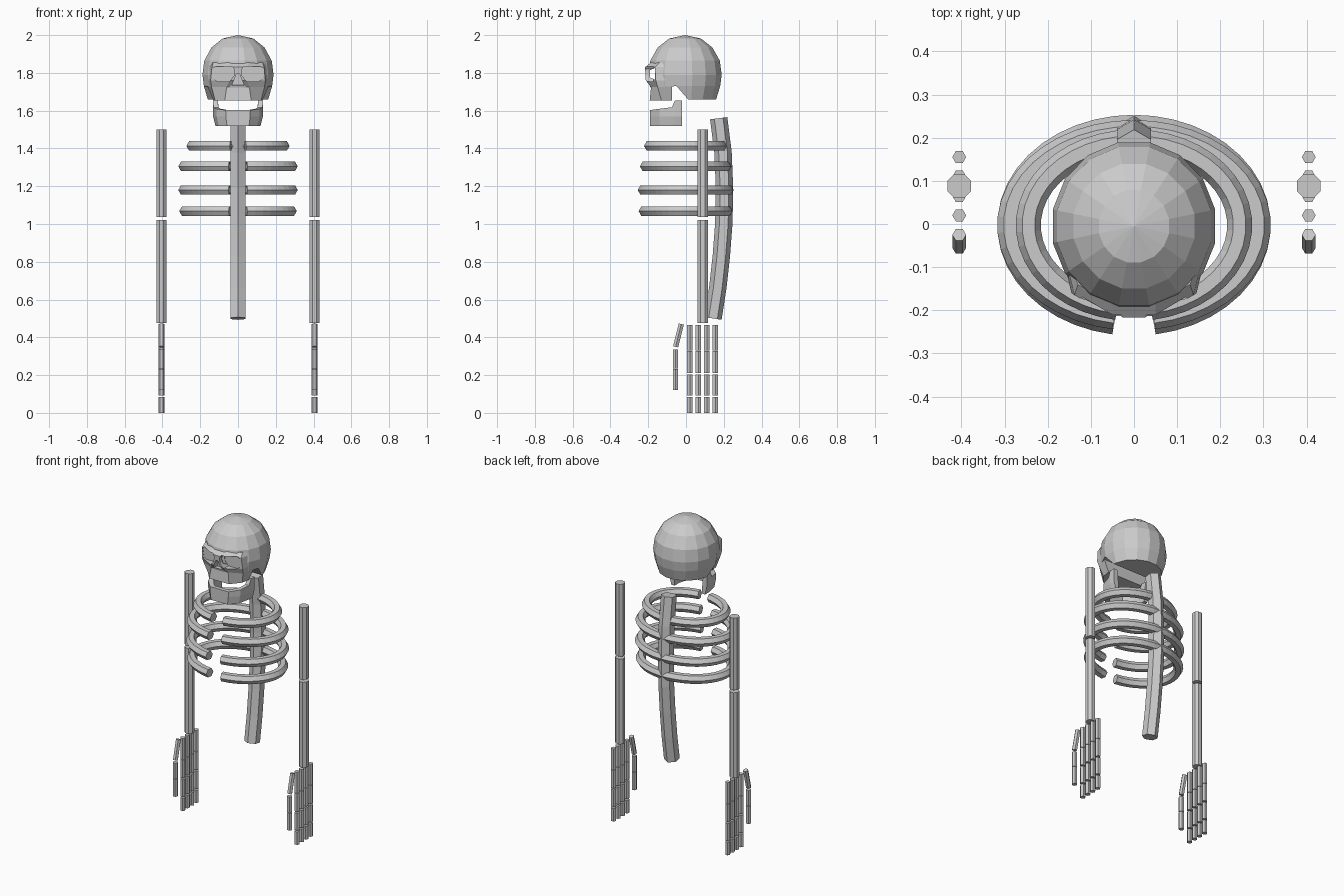
import bpy, bmesh
from math import sin, cos, pi, radians
from mathutils import Vector

if "Cube" in bpy.data.objects:
    bpy.data.objects.remove(bpy.data.objects["Cube"], do_unlink=True)

bone = bpy.data.materials.new("bone_grey")
bone.use_nodes = True
bone.diffuse_color = (0.6, 0.6, 0.6, 1)
bone.node_tree.nodes["Principled BSDF"].inputs["Base Color"].default_value = (0.6, 0.6, 0.6, 1)


def loft(name, rings):
    """Skin a list of equal-length closed rings and cap both ends."""
    bm = bmesh.new()
    rows = [[bm.verts.new(p) for p in ring] for ring in rings]
    n = len(rows[0])
    for a, b in zip(rows, rows[1:]):
        for i in range(n):
            j = (i + 1) % n
            bm.faces.new((a[i], a[j], b[j], b[i]))
    bm.faces.new(rows[0])
    bm.faces.new(rows[-1])
    bmesh.ops.remove_doubles(bm, verts=bm.verts, dist=0.0001)
    bmesh.ops.recalc_face_normals(bm, faces=bm.faces)
    mesh = bpy.data.meshes.new(name)
    bm.to_mesh(mesh)
    bm.free()
    obj = bpy.data.objects.new(name, mesh)
    bpy.context.collection.objects.link(obj)
    mesh.materials.append(bone)
    return obj


def tube(name, points, sides, radius, ref, phase=0):
    """Sweep a polygon along a path lying square to the axis ref."""
    pts = [Vector(p) for p in points]
    ref = Vector(ref)
    rings = []
    for i, p in enumerate(pts):
        tangent = (pts[min(i + 1, len(pts) - 1)] - pts[max(i - 1, 0)]).normalized()
        other = tangent.cross(ref)
        angles = [2 * pi * k / sides + radians(phase) for k in range(sides)]
        rings.append([p + radius * (ref * cos(a) + other * sin(a)) for a in angles])
    return loft(name, rings)


def combine(target, tool, operation):
    mod = target.modifiers.new("cut", 'BOOLEAN')
    mod.operation, mod.solver, mod.object = operation, 'EXACT', tool
    bpy.context.view_layer.objects.active = target
    bpy.ops.object.modifier_apply(modifier=mod.name)
    bpy.data.objects.remove(tool, do_unlink=True)


def prism_x(profile, x):
    return loft("cutter", [[(s * x, y, z) for y, z in profile] for s in (-1, 1)])


def prism_y(profile, y0, y1):
    return loft("cutter", [[(x, y, z) for x, z in profile] for y in (y0, y1)])


# Cranium: faceted dome with a flat underside
dome = [(2.0, 0), (1.982, .083), (1.935, .143), (1.865, .182),
        (1.79, .192), (1.73, .184), (1.66, .163)]
SEG = 16
skull = loft("skull", [[(r * cos(2 * pi * (k + .5) / SEG), -.005 + 1.03 * r * sin(2 * pi * (k + .5) / SEG), z)
                        for k in range(SEG)] for z, r in dome])
combine(skull, prism_x([(-.3, 1.6), (-.3, 1.715), (-.05, 1.73), (.015, 1.655), (.015, 1.6)], .3), 'DIFFERENCE')

# Face block: brow, cheeks and upper jaw; z, back x, cheek x/y, front x/y
face = [(1.855, .155, .13, -.14, .05, -.185),
        (1.83, .16, .138, -.165, .05, -.217),
        (1.76, .165, .145, -.16, .045, -.213),
        (1.725, .16, .14, -.15, .06, -.185),
        (1.655, .13, .122, -.13, .07, -.192)]
rings = []
for z, bx, cx, cy, fx, fy in face:
    half = [(bx, -.075), (cx, cy), (fx, fy)]
    rings.append([(x, y, z) for x, y in half] + [(-x, y, z) for x, y in reversed(half)])
combine(skull, loft("face", rings), 'UNION')

# Eye sockets, the gap behind the nose bridge, and the nose opening
socket = [(.03, 1.835), (.12, 1.835), (.135, 1.82), (.125, 1.765),
          (.11, 1.755), (.045, 1.755), (.022, 1.785), (.02, 1.82)]
for s in (-1, 1):
    combine(skull, prism_y([(s * x, z) for x, z in socket], -.3, -.163), 'DIFFERENCE')
combine(skull, prism_x([(-.19, 1.775), (-.19, 1.815), (-.165, 1.825), (-.165, 1.765)], .16), 'DIFFERENCE')
combine(skull, prism_y([(-.032, 1.735), (.032, 1.735), (.008, 1.795), (-.008, 1.795)], -.3, -.165), 'DIFFERENCE')

# Lower jaw: U-shaped band with a raised post at each rear end; x, y, top z
half = [(.133, -.022, 1.655), (.133, -.058, 1.655), (.13, -.075, 1.618),
        (.115, -.14, 1.61), (.065, -.19, 1.603)]
path = half + [(-x, y, z) for x, y, z in reversed(half)]
rings = []
for x, y, top in path:
    ix, iy = x * .8, (y + .025 if y < -.1 else y)
    rings.append([(x, y, top), (x * .99, y, 1.57), (x * .9, y, 1.52),
                  (ix * .9, iy, 1.52), (ix, iy, top)])
loft("lower_jaw", rings)

# Spine: gently bowed six-sided column
spine = [(1.56, .173), (1.38, .196), (1.19, .204), (1.0, .2),
         (.83, .187), (.66, .168), (.5, .143)]
tube("spine", [(0, y, z) for z, y in spine], 6, .046, (1, 0, 0), 30)

# Ribs: four open hoops, each a mirrored pair; z, half width, half depth
for n, (z, a, b) in enumerate([(1.413, .245, .193), (1.305, .288, .215),
                               (1.18, .288, .227), (1.068, .283, .222)]):
    for s, side in ((1, "left"), (-1, "right")):
        angles = [radians(-81 + 171 * k / 20) for k in range(21)]
        tube(f"{side}_rib_{n + 1}", [(s * a * cos(t), -.003 + b * sin(t), z) for t in angles],
             6, .029, (0, 0, 1), 30)

# Arms and hands
for s, side in ((1, "left"), (-1, "right")):
    x = s * .405

    def rod(name, start, end, sides, radius, phase=0):
        tube(f"{side}_{name}", [(x, *start), (x, *end)], sides, radius, (1, 0, 0), phase)

    rod("upper_arm", (.088, 1.5), (.088, 1.038), 8, .03, 22.5)
    rod("forearm", (.088, 1.022), (.088, .475), 8, .03, 22.5)
    for f in range(4):
        y = .02 + .045 * f
        for k, (top, low) in enumerate([(.465, .33), (.327, .212), (.203, .092), (.083, 0)]):
            rod(f"finger_{f + 1}_bone_{k + 1}", (y, top), (y, low), 6, .016)
    rod("thumb_base", (-.025, .47), (-.055, .35), 6, .016)
    rod("thumb_middle", (-.055, .335), (-.055, .235), 6, .016)
    rod("thumb_tip", (-.055, .232), (-.055, .12), 6, .016)
